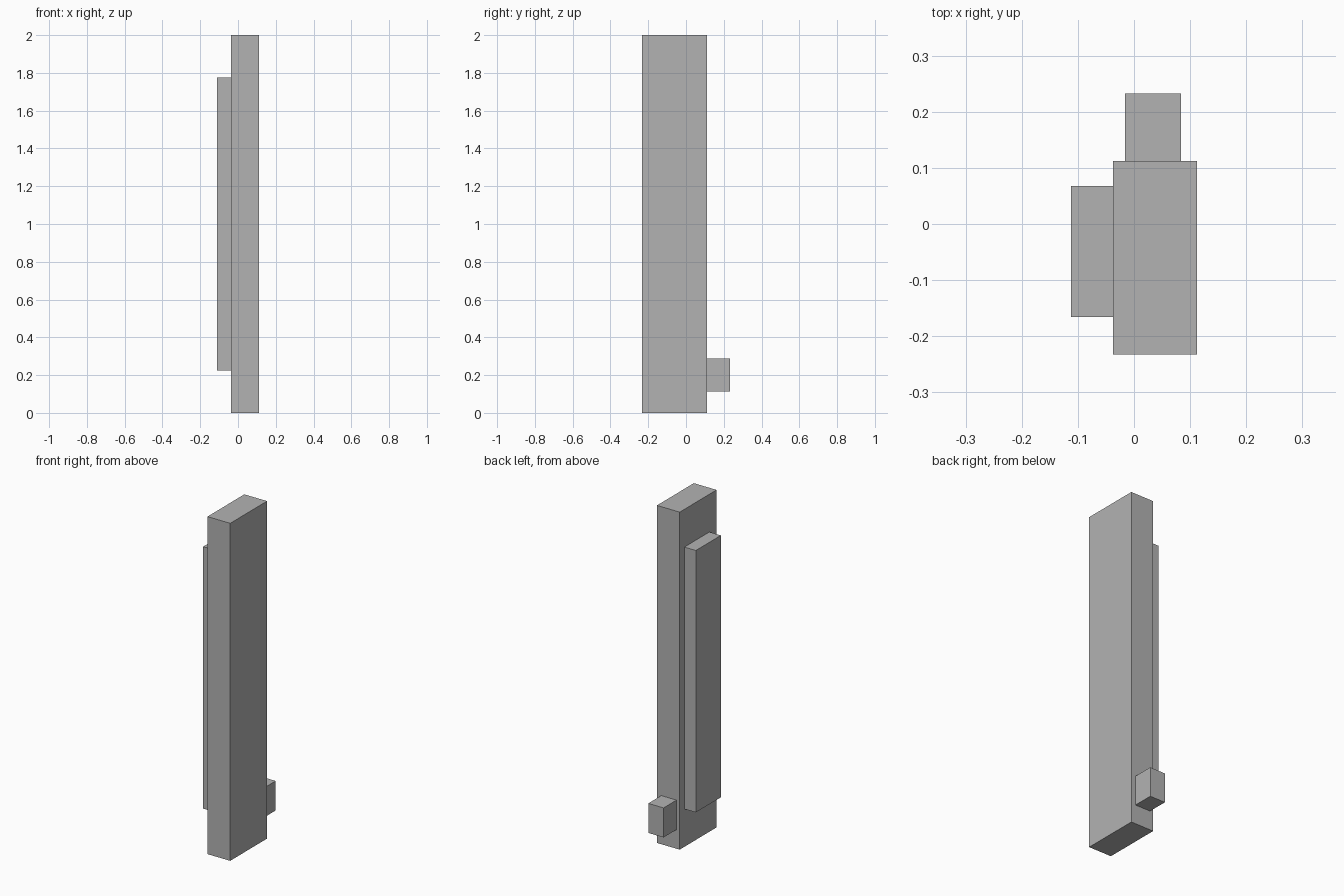
import bpy
from mathutils import Vector

cube = bpy.data.objects.get("Cube")
if cube:
    bpy.data.objects.remove(cube, do_unlink=True)

# Single plain grey
grey = bpy.data.materials.new("plain_grey")
grey.use_nodes = True
colour = (0.45, 0.45, 0.45, 1)
grey.diffuse_color = colour
grey.node_tree.nodes["Principled BSDF"].inputs["Base Color"].default_value = colour


def box(name, low, high):
    """Flat-faced box between two opposite corners."""
    low, high = Vector(low), Vector(high)
    bpy.ops.mesh.primitive_cube_add(size=1, location=(low + high) / 2)
    obj = bpy.context.object
    obj.name = name
    obj.scale = high - low
    bpy.ops.object.transform_apply(location=False, rotation=False, scale=True)
    obj.data.materials.append(grey)
    return obj


# Tall upright slab
box("main_slab", (-0.037, -0.233, 0), (0.112, 0.112, 2))
# Thinner panel on the right side
box("side_panel", (-0.112, -0.166, 0.224), (-0.037, 0.068, 1.776))
# Small block low on the back
box("back_block", (-0.016, 0.112, 0.113), (0.084, 0.233, 0.288))
